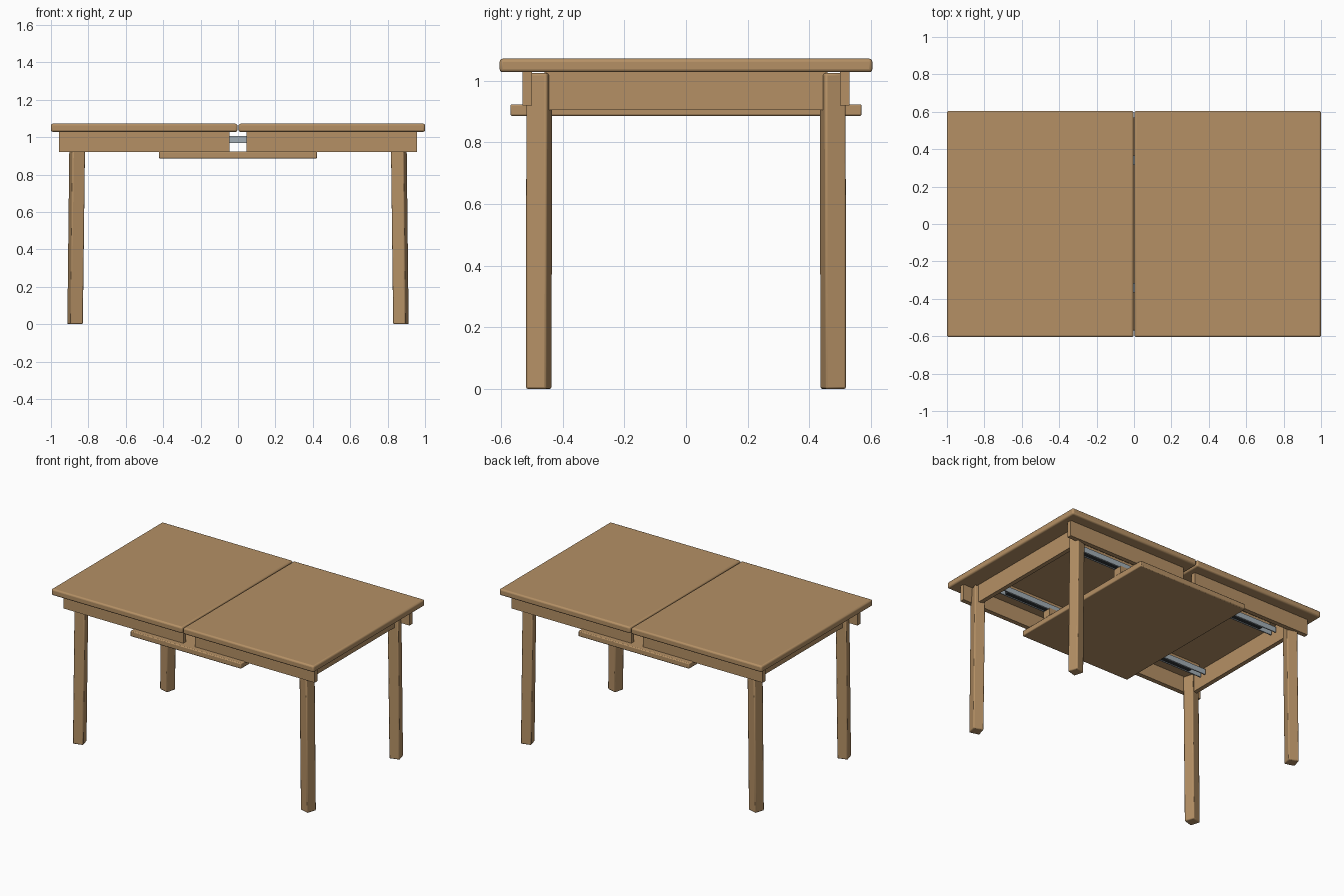
import bpy
import bmesh
import math
from mathutils import Matrix

default = bpy.data.objects.get("Cube")
if default:
    bpy.data.objects.remove(default, do_unlink=True)


def make_material(name, rgb, metallic=0.0):
    mat = bpy.data.materials.new(name)
    mat.use_nodes = True
    mat.diffuse_color = (*rgb, 1)
    shader = next(n for n in mat.node_tree.nodes if n.type == 'BSDF_PRINCIPLED')
    shader.inputs["Base Color"].default_value = (*rgb, 1)
    shader.inputs["Roughness"].default_value = 0.6
    return mat


wood = make_material("warm_wood", (0.46, 0.28, 0.13))
steel = make_material("grey_steel", (0.36, 0.42, 0.46))
dark = make_material("dark_metal", (0.03, 0.035, 0.04))


def finish(bm, name, mat, bevel, segments):
    mesh = bpy.data.meshes.new(name)
    bm.to_mesh(mesh)
    bm.free()
    mesh.materials.append(mat)
    obj = bpy.data.objects.new(name, mesh)
    bpy.context.collection.objects.link(obj)
    if bevel:
        mod = obj.modifiers.new("soft_edges", 'BEVEL')
        mod.width = bevel
        mod.segments = segments
    bpy.ops.object.select_all(action='DESELECT')
    obj.select_set(True)
    bpy.context.view_layer.objects.active = obj
    bpy.ops.object.shade_smooth_by_angle(angle=math.radians(35))
    return obj


def box(name, xs, ys, zs, mat=wood, bevel=0.0, segments=2):
    """Box spanning the given ranges on each axis, in any order."""
    bm = bmesh.new()
    bmesh.ops.create_cube(bm, size=1)
    spans = (xs, ys, zs)
    for v in bm.verts:
        for i, (a, b) in enumerate(spans):
            v.co[i] = (a + b) / 2 + v.co[i] * abs(b - a)
    return finish(bm, name, mat, bevel, segments)


def leg(name, sx, sy):
    """Square leg, turned about its axis and leaning in at the top."""
    bm = bmesh.new()
    bmesh.ops.create_cube(bm, size=1)
    bmesh.ops.transform(bm, verts=bm.verts,
                        matrix=Matrix.Rotation(math.radians(16) * sx * sy, 4, 'Z'))
    for v in bm.verts:
        top = v.co.z > 0
        side = 0.071 if top else 0.07
        v.co.x = v.co.x * side + sx * (0.859 if top else 0.871)
        v.co.y = v.co.y * side + sy * (0.476 if top else 0.478)
        v.co.z = 1.025 if top else 0
    finish(bm, name, wood, 0.007, 2)


# Spare leaf stored below the tops
box("storage_leaf", (-0.422, 0.422), (-0.57, 0.57), (0.886, 0.924), bevel=0.006)

for sx, side in ((-1, "right"), (1, "left")):
    # Sliding top half and its end rail
    box(f"{side}_tabletop", (sx * 0.003, sx), (-0.605, 0.605), (1.028, 1.072),
        bevel=0.011, segments=3)
    box(f"{side}_end_apron", (sx * 0.85, sx * 0.88), (-0.46, 0.46), (0.906, 1.029))

    for sy, end in ((-1, "front"), (1, "back")):
        tag = f"{end}_{side}"
        leg(f"{tag}_leg", sx, sy)
        box(f"{tag}_side_apron", (sx * 0.045, sx * 0.956),
            (sy * 0.5, sy * 0.531), (0.92, 1.029))
        # Blocks fixing the slides to the top and the leaf to the slides
        box(f"{tag}_slide_spacer", (sx * 0.15, sx * 0.8),
            (sy * 0.325, sy * 0.355), (1.003, 1.029))
        box(f"{tag}_leaf_block", (sx * 0.36, sx * 0.42),
            (sy * 0.31, sy * 0.37), (0.922, 0.975))

# Extending metal slides, each an open channel with a dark runner inside
for sy, end in ((-1, "front"), (1, "back")):
    reach = (-0.84, 0.84)
    box(f"{end}_slide_web", reach, (sy * 0.315, sy * 0.365), (1.0, 1.006), steel)
    for y, edge in ((0.315, "inner"), (0.358, "outer")):
        box(f"{end}_slide_{edge}_flange", reach,
            (sy * y, sy * (y + 0.007)), (0.969, 1.003), steel)
    box(f"{end}_slide_runner", (-0.74, 0.74), (sy * 0.324, sy * 0.356),
        (0.972, 1.0), dark)
